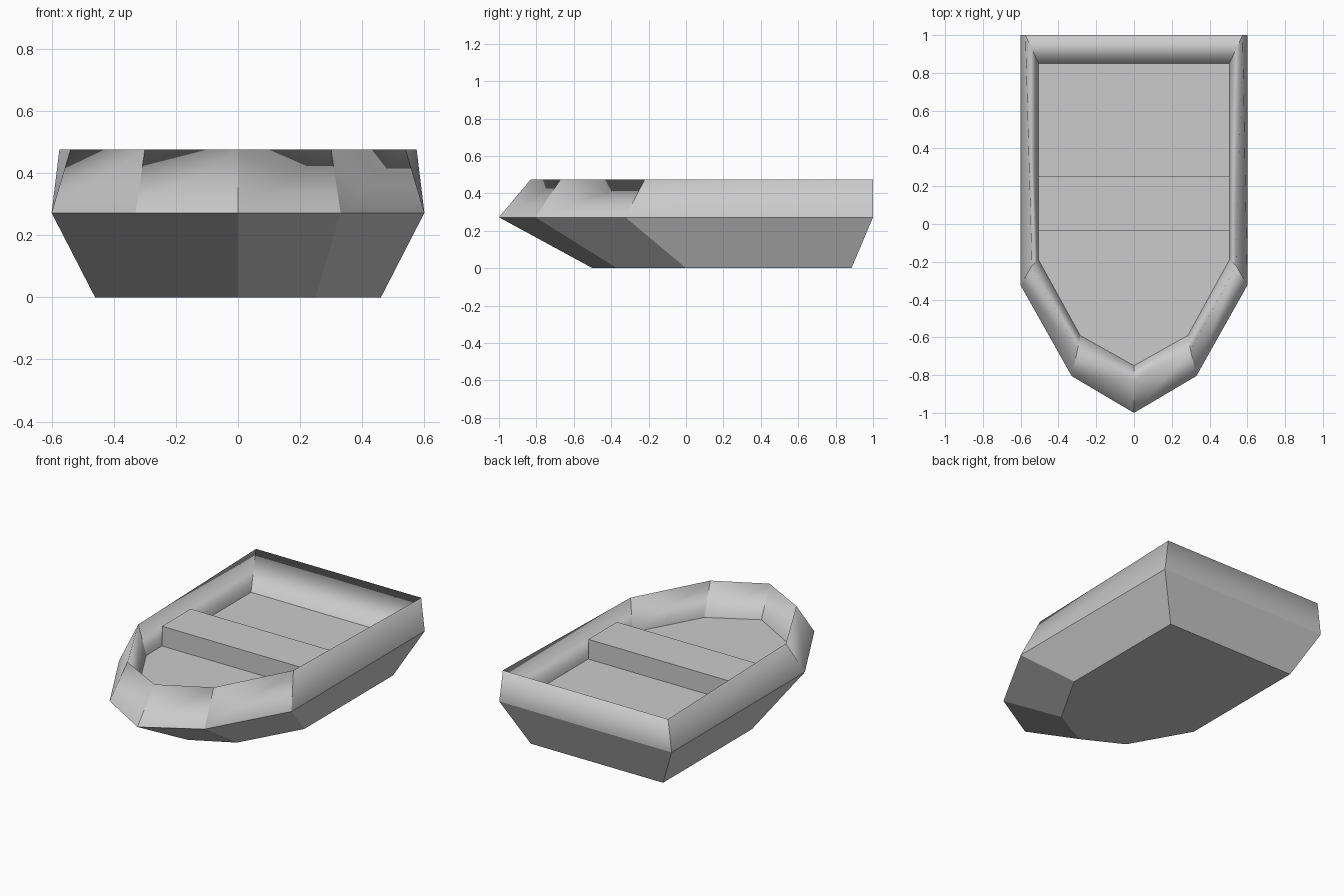
import bpy
import bmesh

old = bpy.data.objects.get("Cube")
if old:
    bpy.data.objects.remove(old, do_unlink=True)

GREY = (0.6, 0.6, 0.6, 1.0)
grey = bpy.data.materials.new("plain grey")
grey.use_nodes = True
grey.diffuse_color = GREY
grey.node_tree.nodes["Principled BSDF"].inputs["Base Color"].default_value = GREY


def add_object(name, bm):
    bmesh.ops.recalc_face_normals(bm, faces=bm.faces)
    mesh = bpy.data.meshes.new(name)
    bm.to_mesh(mesh)
    bm.free()
    mesh.materials.append(grey)
    obj = bpy.data.objects.new(name, mesh)
    bpy.context.collection.objects.link(obj)
    return obj


def outline(bm, half, z):
    """Mirror a half outline, listed from bow tip to stern, into a closed ring."""
    mirrored = [(-x, y) for x, y in reversed(half[1:])]
    return [bm.verts.new((x, y, z)) for x, y in half + mirrored]


def bridge(bm, lower, upper):
    count = len(lower)
    return [bm.faces.new((lower[i], lower[(i + 1) % count],
                          upper[(i + 1) % count], upper[i]))
            for i in range(count)]


# Hull: keel plate, widest line, rim and inner floor joined as one shell
bm = bmesh.new()
keel = outline(bm, [(0, -0.5), (0.25, -0.37), (0.46, 0), (0.46, 0.885)], 0)
chine = outline(bm, [(0, -1), (0.33, -0.805), (0.6, -0.325), (0.6, 1)], 0.272)
rim = outline(bm, [(0, -0.83), (0.3, -0.67), (0.54, -0.22), (0.575, 1)], 0.475)
floor = outline(bm, [(0, -0.75), (0.285, -0.59), (0.505, -0.19), (0.505, 0.85)], 0.278)

bm.faces.new(keel)
bridge(bm, keel, chine)
walls = bridge(bm, chine, rim) + bridge(bm, rim, floor)
bm.faces.new(floor)

# Soft shading rolls over the rim; every other edge stays crisp
for face in walls:
    face.smooth = True
rim_set = set(rim)
for edge in bm.edges:
    edge.smooth = all(v in rim_set for v in edge.verts)
add_object("hull", bm)

# Bench across the middle
bm = bmesh.new()
bmesh.ops.create_cube(bm, size=1)
bmesh.ops.scale(bm, vec=(1.01, 0.285, 0.125), verts=bm.verts)
bench = add_object("bench", bm)
bench.location = (0, 0.108, 0.34)
